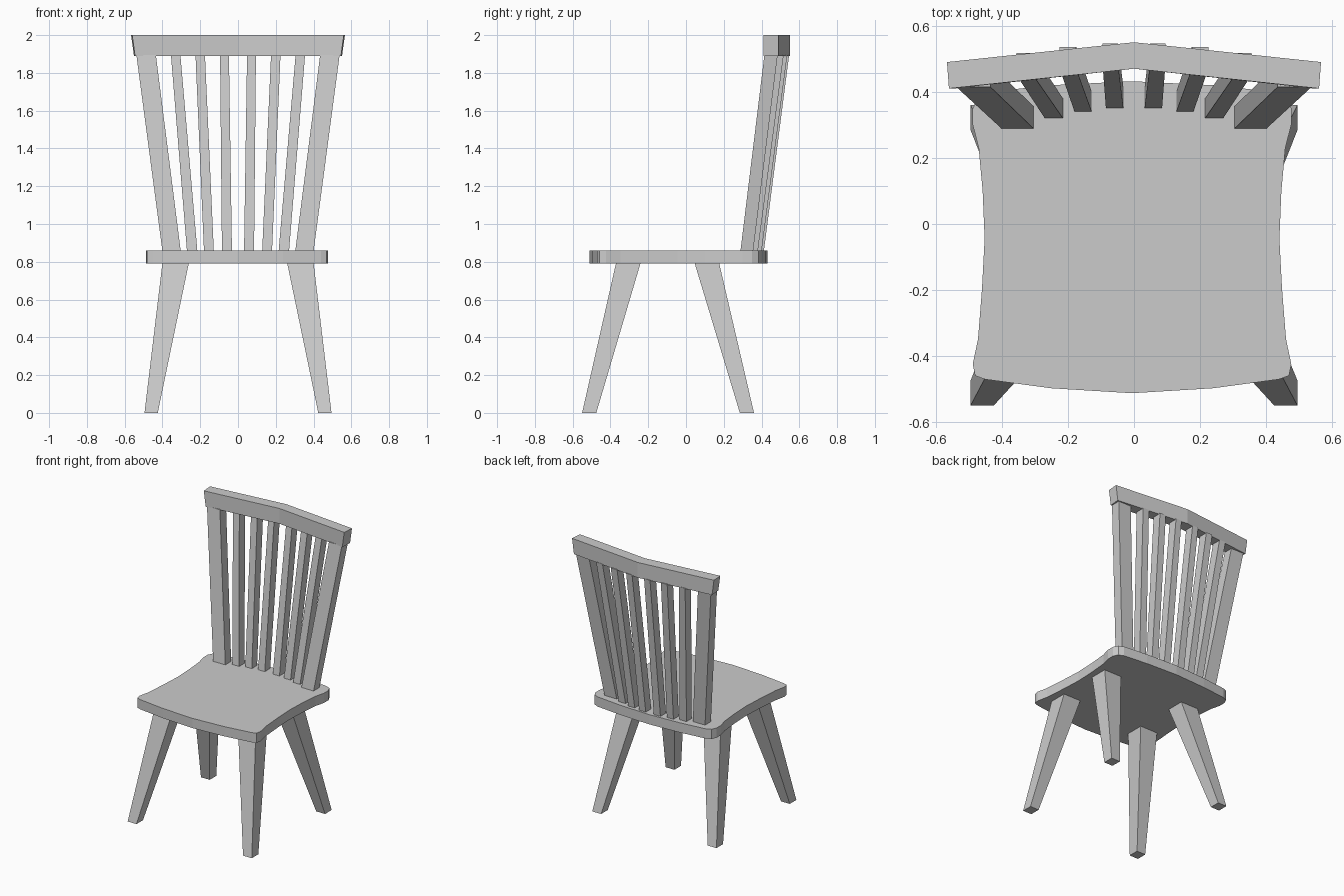
import bpy

if "Cube" in bpy.data.objects:
    bpy.data.objects.remove(bpy.data.objects["Cube"], do_unlink=True)

GREY = (0.6, 0.6, 0.6, 1)
grey = bpy.data.materials.new("plain grey")
grey.use_nodes = True
grey.diffuse_color = GREY
grey.node_tree.nodes["Principled BSDF"].inputs["Base Color"].default_value = GREY


def loft(name, bottom, top):
    """Solid between two matching counter-clockwise outlines."""
    n = len(bottom)
    faces = [tuple(reversed(range(n))), tuple(range(n, 2 * n))]
    faces += [(i, (i + 1) % n, n + (i + 1) % n, n + i) for i in range(n)]
    mesh = bpy.data.meshes.new(name)
    mesh.from_pydata(bottom + top, [], faces)
    mesh.materials.append(grey)
    obj = bpy.data.objects.new(name, mesh)
    bpy.context.collection.objects.link(obj)
    return obj


def rect(x0, x1, y0, y1, z):
    return [(x0, y0, z), (x1, y0, z), (x1, y1, z), (x0, y1, z)]


def bar_pair(name, low, high):
    """Tapered bar on the left (+x) and its mirror image on the right."""
    for side, sign in (("left", 1), ("right", -1)):
        ends = []
        for x0, x1, y0, y1, z in (low, high):
            xs = sorted((sign * x0, sign * x1))
            ends.append(rect(*xs, y0, y1, z))
        loft(f"{name}_{side}", *ends)


# Seat: curved outline with waisted sides and clipped corners
half = [(0, -0.512), (0.245, -0.497), (0.445, -0.47), (0.475, -0.459),
        (0.482, -0.424), (0.466, -0.348), (0.454, -0.197), (0.446, -0.045),
        (0.452, 0.10), (0.464, 0.23), (0.482, 0.30), (0.482, 0.35),
        (0.465, 0.385), (0.43, 0.40), (0.245, 0.42), (0, 0.432)]
outline = half + [(-x, y) for x, y in half[-2:0:-1]]
outline = [(x - 0.006, y) for x, y in outline]
loft("seat", [(x, y, 0.79) for x, y in outline], [(x, y, 0.86) for x, y in outline])

# Splayed legs, thinner at the foot
bar_pair("front_leg", (0.425, 0.495, -0.55, -0.475, 0), (0.26, 0.40, -0.37, -0.24, 0.795))
bar_pair("back_leg", (0.425, 0.495, 0.285, 0.36, 0), (0.26, 0.40, 0.045, 0.175, 0.795))

# Back posts and spindles, fanning outward and leaning back
bar_pair("back_post", (0.303, 0.40, 0.288, 0.355, 0.855), (0.435, 0.538, 0.415, 0.485, 1.895))
bar_pair("outer_spindle", (0.215, 0.27, 0.32, 0.38, 0.855), (0.305, 0.355, 0.45, 0.517, 1.895))
bar_pair("middle_spindle", (0.128, 0.18, 0.34, 0.40, 0.855), (0.175, 0.225, 0.47, 0.536, 1.895))
bar_pair("inner_spindle", (0.032, 0.085, 0.35, 0.412, 0.855), (0.048, 0.095, 0.48, 0.546, 1.895))

# Top rail: shallow V in plan, ends slanting in toward the bottom
rail = [(-0.56, 0.41), (0, 0.47), (0.56, 0.41), (0.566, 0.49), (0, 0.55), (-0.566, 0.49)]
loft("top_rail", [(x * 0.973, y, 1.89) for x, y in rail], [(x, y, 2.0) for x, y in rail])
